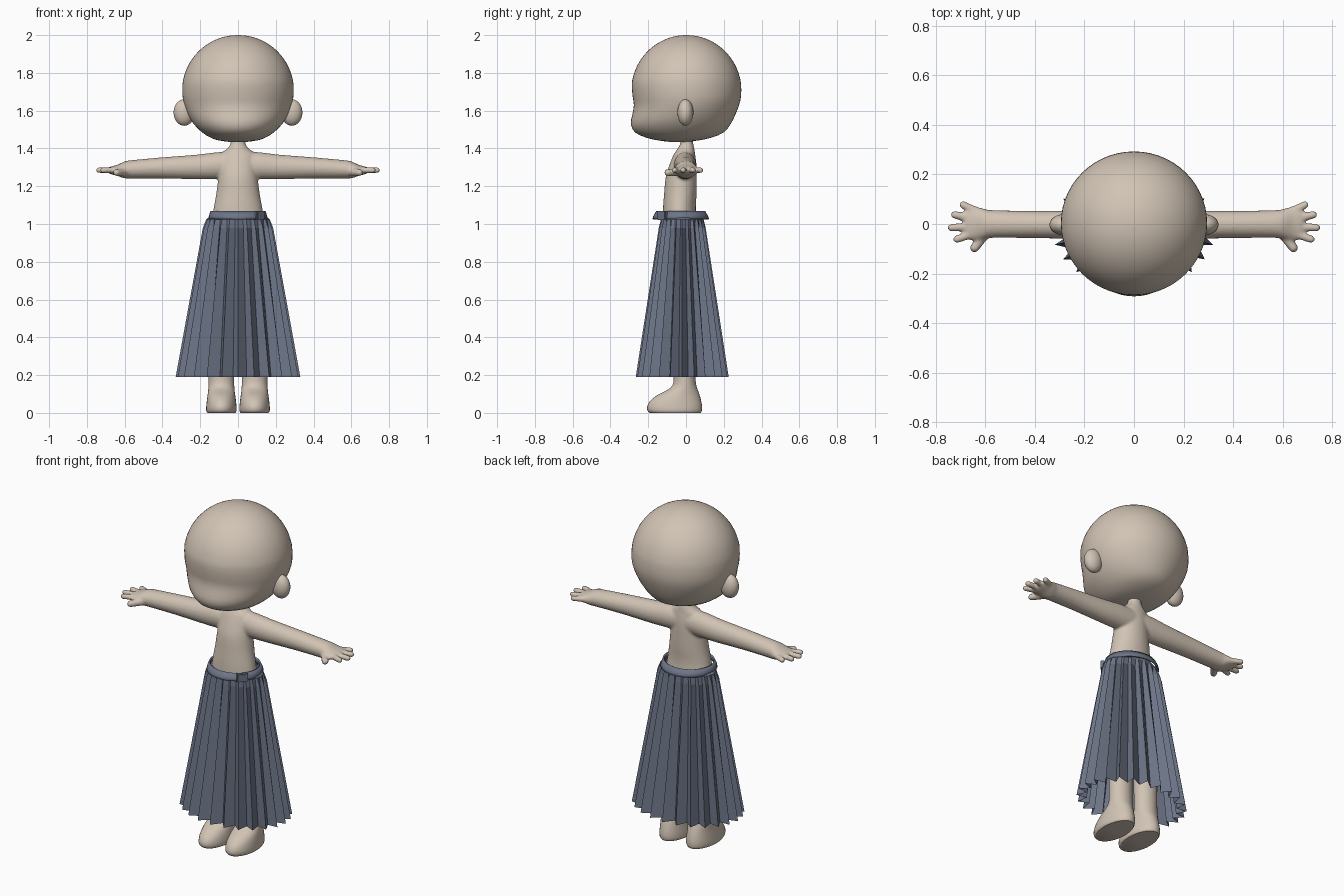
import bpy, bmesh, math
from mathutils import Vector, Matrix

if "Cube" in bpy.data.objects:
    bpy.data.objects.remove(bpy.data.objects["Cube"])


def material(name, rgb):
    m = bpy.data.materials.new(name)
    m.diffuse_color = (*rgb, 1)
    m.use_nodes = True
    m.node_tree.nodes["Principled BSDF"].inputs["Base Color"].default_value = m.diffuse_color
    return m


SKIN = material("warm_skin", (0.64, 0.55, 0.46))
CLOTH = material("slate_cloth", (0.15, 0.175, 0.24))


def finish(bm, name, mat, angle=45, smooth=True):
    bmesh.ops.recalc_face_normals(bm, faces=bm.faces)
    me = bpy.data.meshes.new(name)
    bm.to_mesh(me)
    bm.free()
    me.materials.append(mat)
    if smooth:
        me.shade_smooth()
        me.set_sharp_from_angle(angle=math.radians(angle))
    ob = bpy.data.objects.new(name, me)
    bpy.context.collection.objects.link(ob)
    return ob


def refine(rows, k):
    """Smooth in-between sections through the given ones."""
    out = []
    for i in range(len(rows) - 1):
        a, b = rows[max(i - 1, 0)], rows[i]
        c, d = rows[i + 1], rows[min(i + 2, len(rows) - 1)]
        for j in range(k):
            t = j / k
            out.append([0.5 * (2 * q + (r - p) * t + (2 * p - 5 * q + 4 * r - s) * t * t
                               + (3 * q - p - 3 * r + s) * t ** 3)
                        for p, q, r, s in zip(a, b, c, d)])
    return out + [list(rows[-1])]


def loft(bm, rows, axis="z", n=40, k=4, caps=True, side=1):
    """Elliptical sections: (position, centre 1, centre 2, radius 1, radius 2)."""
    rings = []
    for p, c1, c2, r1, r2 in refine(rows, k):
        ring = []
        for i in range(n):
            a = 2 * math.pi * i / n
            u, v = c1 + r1 * math.cos(a), c2 + r2 * math.sin(a)
            ring.append(bm.verts.new((side * u, v, p) if axis == "z" else (side * p, u, v)))
        rings.append(ring)
    bridge(bm, rings)
    if caps:
        bm.faces.new(rings[0])
        bm.faces.new(rings[-1])


def bridge(bm, rings):
    for a, b in zip(rings, rings[1:]):
        n = len(a)
        for i in range(n):
            bm.faces.new((a[i], a[(i + 1) % n], b[(i + 1) % n], b[i]))


def finger(bm, p, q, r):
    p, q = Vector(p), Vector(q)
    d = q - p
    rot = d.to_track_quat("Z", "Y").to_matrix().to_4x4()
    bmesh.ops.create_cone(bm, cap_ends=True, segments=14, radius1=r * 1.1, radius2=r,
                          depth=d.length, matrix=Matrix.Translation((p + q) / 2) @ rot)
    bmesh.ops.create_uvsphere(bm, u_segments=14, v_segments=10, radius=r,
                              matrix=Matrix.Translation(q))


# Head: jaw sections with a slight brow dip, then a round skull
jaw = [(1.435, 0.05, -0.09, 0.01), (1.443, 0.105, -0.15, 0.07), (1.457, 0.145, -0.21, 0.135),
       (1.485, 0.19, -0.27, 0.20), (1.53, 0.235, -0.292, 0.237), (1.58, 0.265, -0.284, 0.262),
       (1.63, 0.284, -0.276, 0.281), (1.68, 0.294, -0.283, 0.292)]
rows = [(z, 0, (f + b) / 2, w, (b - f) / 2) for z, w, f, b in jaw]
for i in range(1, 13):
    t = math.radians(i * 7.35)
    z, r = 1.705 + 0.295 * math.sin(t), 0.296 * math.cos(t)
    rows.append((z, 0, 0.002, r, r * 0.985))
bm = bmesh.new()
loft(bm, rows, n=56, k=2)
finish(bm, "head", SKIN, 70)

# Ears
for s, label in ((-1, "left"), (1, "right")):
    bm = bmesh.new()
    bmesh.ops.create_uvsphere(bm, u_segments=24, v_segments=16, radius=1,
                              matrix=Matrix.Translation((s * 0.285, -0.003, 1.59))
                              @ Matrix.Diagonal((0.056, 0.042, 0.07, 1)))
    finish(bm, label + "_ear", SKIN, 80)

# Upper body: torso, neck, arms and hands fused into one skin
bm = bmesh.new()
loft(bm, [(0.84, 0, -0.025, 0.145, 0.09), (0.95, 0, -0.03, 0.148, 0.092),
          (1.07, 0, -0.035, 0.131, 0.087), (1.16, 0, -0.03, 0.115, 0.086),
          (1.25, 0, -0.025, 0.104, 0.082), (1.32, 0, -0.015, 0.10, 0.07),
          (1.37, 0, -0.008, 0.092, 0.056), (1.40, 0, 0, 0.056, 0.044),
          (1.43, 0, 0.004, 0.039, 0.034), (1.50, 0, 0.005, 0.037, 0.032)])
for s in (-1, 1):
    loft(bm, [(0.02, -0.005, 1.312, 0.058, 0.072), (0.12, -0.005, 1.308, 0.060, 0.071),
              (0.22, -0.003, 1.302, 0.058, 0.065), (0.40, -0.002, 1.297, 0.055, 0.056),
              (0.57, 0, 1.289, 0.056, 0.048), (0.605, 0, 1.286, 0.062, 0.043),
              (0.64, 0.002, 1.284, 0.068, 0.029), (0.67, 0.003, 1.284, 0.066, 0.021),
              (0.685, 0.003, 1.284, 0.054, 0.014)], axis="x", n=28, side=s)
    for base, tip in (((0.62, 0.045), (0.69, 0.077)), ((0.64, 0.02), (0.724, 0.037)),
                      ((0.64, -0.01), (0.737, -0.015)), ((0.64, -0.035), (0.715, -0.062))):
        finger(bm, (s * base[0], base[1], 1.285), (s * tip[0], tip[1], 1.285), 0.0155)
    finger(bm, (s * 0.60, -0.04, 1.275), (s * 0.643, -0.096, 1.272), 0.019)
body = finish(bm, "upper_body", SKIN, 80)
fuse = body.modifiers.new("fuse", "REMESH")
fuse.mode = "VOXEL"
fuse.voxel_size = 0.007
fuse.use_smooth_shade = True
soft = body.modifiers.new("soften", "SMOOTH")
soft.factor = 0.5
soft.iterations = 5

# Legs with rounded feet
leg = [(0.0, 0.074, -0.193, 0.078), (0.012, 0.08, -0.204, 0.084), (0.035, 0.08, -0.205, 0.085),
       (0.065, 0.077, -0.188, 0.08), (0.095, 0.073, -0.150, 0.072), (0.118, 0.07, -0.105, 0.064),
       (0.145, 0.068, -0.073, 0.055), (0.20, 0.067, -0.065, 0.05), (0.40, 0.069, -0.07, 0.05),
       (0.65, 0.075, -0.085, 0.053), (0.90, 0.072, -0.09, 0.055)]
for s, label in ((-1, "left"), (1, "right")):
    bm = bmesh.new()
    loft(bm, [(z, 0.088, (f + b) / 2, w, (b - f) / 2) for z, w, f, b in leg], n=32, k=3, side=s)
    finish(bm, label + "_leg", SKIN, 50)

# Pleated skirt: ridges and folds spread towards the hem, open below
PLEATS = 24
bm = bmesh.new()
rings = []
for z, rx, ry, fold in ((0.19, 0.330, 0.246, 0.055), (0.98, 0.186, 0.124, 0.018),
                        (1.025, 0.168, 0.113, 0.004), (1.045, 0.14, 0.105, 0)):
    ring = []
    for i in range(PLEATS):
        for part, depth in ((0, 0), (0.64, fold)):
            a = 2 * math.pi * (i + part) / PLEATS
            ring.append(bm.verts.new(((rx - depth) * math.cos(a),
                                      -0.02 + (ry - depth) * math.sin(a), z)))
    rings.append(ring)
bridge(bm, rings)
finish(bm, "pleated_skirt", CLOTH, smooth=False)

# Loose waistband
bm = bmesh.new()
loft(bm, [(1.026, 0, -0.028, 0.156, 0.150), (1.04, 0, -0.028, 0.155, 0.146),
          (1.068, 0, -0.028, 0.146, 0.130)], n=40, k=1, caps=False)
band = finish(bm, "waistband", CLOTH, 40)
thick = band.modifiers.new("thickness", "SOLIDIFY")
thick.thickness = 0.009

# Small clasp on the front of the waistband
bm = bmesh.new()
bmesh.ops.create_cube(bm, size=1, matrix=Matrix.Translation((0.115, -0.125, 1.046))
                      @ Matrix.Rotation(math.radians(46), 4, "Z")
                      @ Matrix.Diagonal((0.06, 0.022, 0.048, 1)))
bmesh.ops.bevel(bm, geom=bm.edges[:], offset=0.004, segments=2, affect="EDGES")
finish(bm, "waist_clasp", CLOTH, 40)
